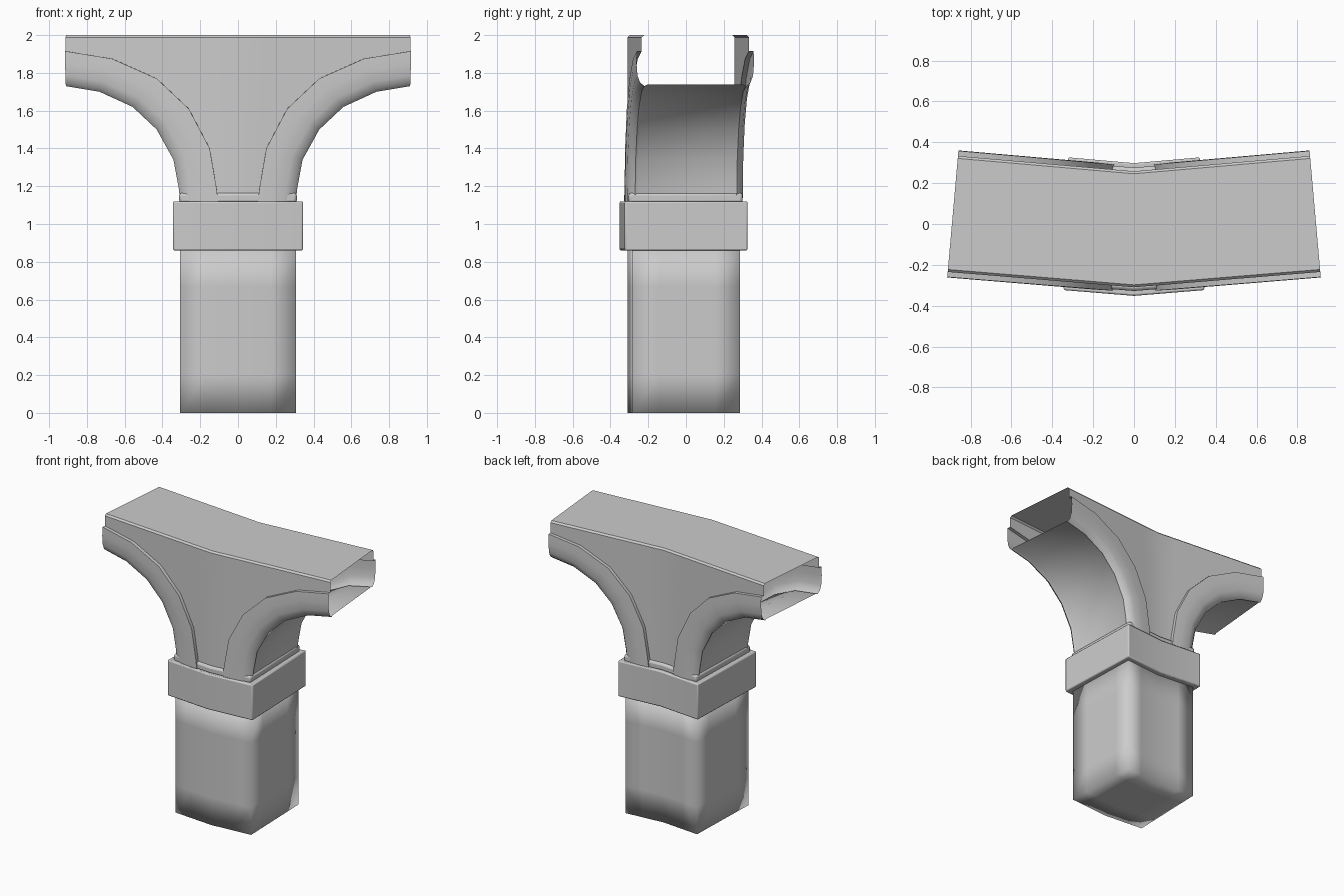
import bpy, bmesh

if "Cube" in bpy.data.objects:
    bpy.data.objects.remove(bpy.data.objects["Cube"])

BEND, TAPER = 0.085, 0.10


def bent(s, t, z):
    # straight coordinates -> shallow chevron plan with radial ends
    return (s * (1 - TAPER * t), t + BEND * abs(s), z)


def finish(name, bm, angle, bevel=0):
    bmesh.ops.remove_doubles(bm, verts=bm.verts, dist=0.0005)
    bmesh.ops.recalc_face_normals(bm, faces=bm.faces)
    me = bpy.data.meshes.new(name)
    bm.to_mesh(me)
    bm.free()
    ob = bpy.data.objects.new(name, me)
    bpy.context.collection.objects.link(ob)
    if bevel:
        m = ob.modifiers.new("edge", 'BEVEL')
        m.width, m.segments, m.limit_method = bevel, 2, 'ANGLE'
    bpy.ops.object.select_all(action='DESELECT')
    ob.select_set(True)
    bpy.context.view_layer.objects.active = ob
    bpy.ops.object.shade_smooth_by_angle(angle=angle)
    return ob


def face(bm, pts):
    bm.faces.new([bm.verts.new(bent(*p)) for p in pts])


def block(name, S, T, Z, angle, bevel=0):
    # bent box whose six sides carry loops at the given coordinates
    bm = bmesh.new()
    axes = (S, T, Z)
    for k in range(3):
        a, b = (k + 1) % 3, (k + 2) % 3
        for w in (axes[k][0], axes[k][-1]):
            for u0, u1 in zip(axes[a], axes[a][1:]):
                for v0, v1 in zip(axes[b], axes[b][1:]):
                    quad = []
                    for u, v in ((u0, v0), (u1, v0), (u1, v1), (u0, v1)):
                        p = [0, 0, 0]
                        p[k], p[a], p[b] = w, u, v
                        quad.append(p)
                    face(bm, quad)
    return finish(name, bm, angle, bevel)


# column with soft shading, collar and small bead above it
block("column", (-.297, -.17, 0, .17, .297), (-.31, -.17, .13, .26),
      (0, .2, .67, .87), 3.0)
block("collar", (-.333, 0, .333), (-.352, .298), (.86, 1.12), 0.6, 0.008)
block("foot_bead", (-.302, 0, .302), (-.328, .276), (1.11, 1.165), 0.6, 0.015)

# arched head: ribs, soffit, side panels and top
outer = [(.297, 1.12), (.305, 1.19), (.332, 1.34), (.418, 1.50),
         (.542, 1.62), (.712, 1.70), (.885, 1.73)]
inner = [(.102, 1.12), (.11, 1.19), (.145, 1.40), (.252, 1.61),
         (.417, 1.77), (.645, 1.875), (.885, 1.915)]
front, back = -.31, .258
rib = [(0, 0), (0, .025), (.35, .027), (.7, .022), (.9, .008), (1, -.015), (.96, -.03)]
section = [(w, front - d) for w, d in rib] + [(w, back + d) for w, d in reversed(rib)]

bm = bmesh.new()
for side in (1, -1):
    def station(i):
        (a, b), (c, d) = inner[i], outer[i]
        return [(side * (a + (c - a) * w), t, b + (d - b) * w) for w, t in section]
    for i in range(len(outer) - 1):
        p, q = station(i), station(i + 1)
        for j in range(len(section) - 1):
            face(bm, (p[j], p[j + 1], q[j + 1], q[j]))
    for t, tin in ((front, front + .012), (back, back - .012)):
        # panel strips from centre to the inner rib line
        for i in range(len(inner) - 1):
            (a, b), (c, d) = inner[i], inner[i + 1]
            e, f = (.885 * (k / (len(inner) - 1)) for k in (i, i + 1))
            face(bm, ((side * a, t, b), (side * c, t, d),
                      (side * f, t, 1.988), (side * e, t, 1.988)))
            face(bm, ((side * e, t, 1.988), (side * f, t, 1.988),
                      (side * f, tin, 2), (side * e, tin, 2)))
            if t == front:
                face(bm, ((side * e, tin, 2), (side * f, tin, 2),
                          (side * f, back - .012, 2), (side * e, back - .012, 2)))
        face(bm, ((0, t, 1.12), (side * inner[0][0], t, 1.12), (0, t, 1.988)))
finish("arched_head", bm, 0.7)
